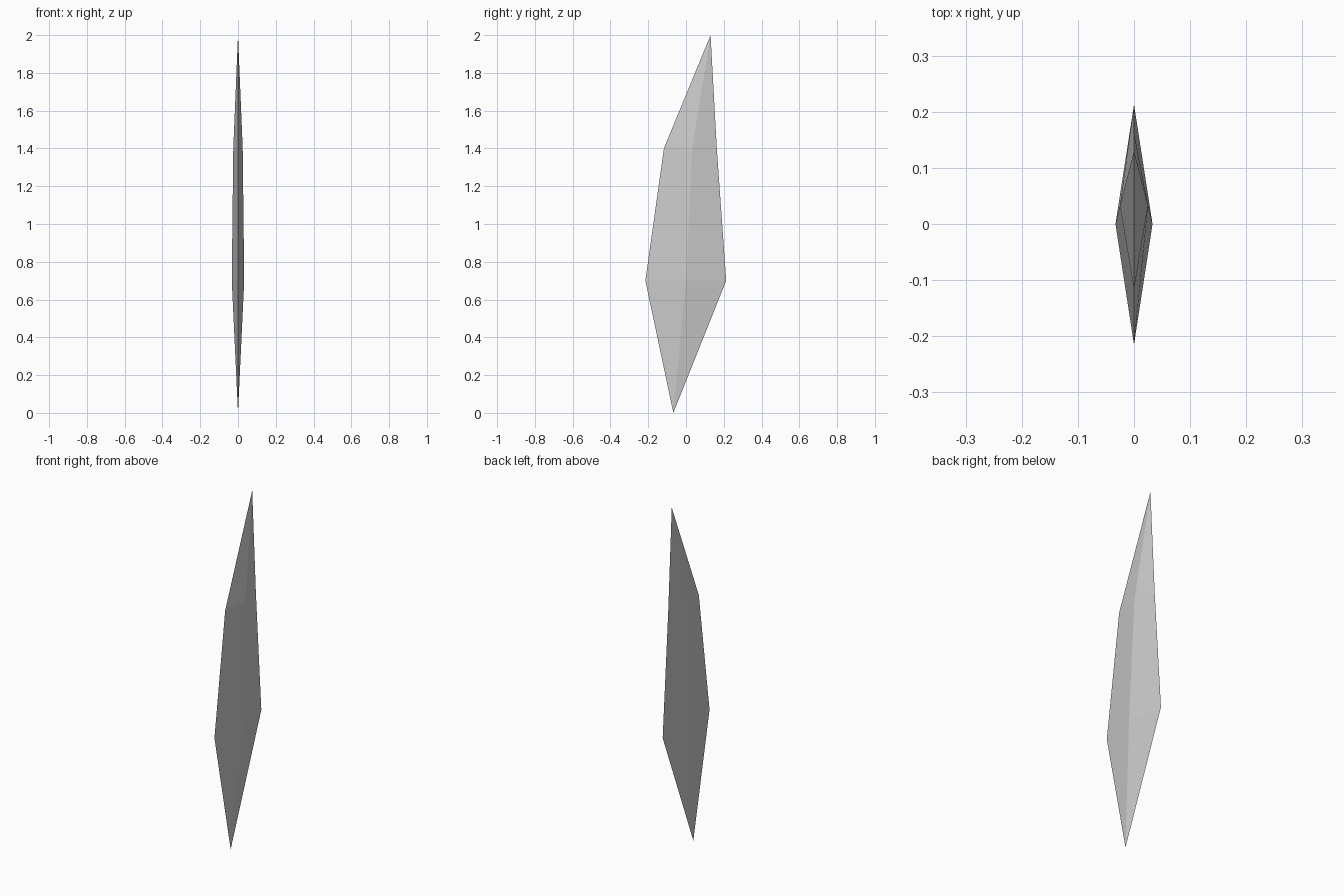
import bpy, bmesh

if "Cube" in bpy.data.objects:
    bpy.data.objects.remove(bpy.data.objects["Cube"])

# Diamond cross-sections: height, front y, ridge y, back y, half thickness
SECTIONS = [(0.70, -0.215, 0.0, 0.213, 0.033),
            (1.40, -0.117, 0.033, 0.163, 0.025)]

bm = bmesh.new()
bottom = bm.verts.new((0, -0.067, 0))
top = bm.verts.new((0, 0.13, 2))
rings = [[bm.verts.new(p) for p in ((0, f, z), (t, m, z), (0, b, z), (-t, m, z))]
         for z, f, m, b, t in SECTIONS]

# Faceted sides and pointed ends
for i in range(4):
    j = (i + 1) % 4
    lo, hi = rings
    bm.faces.new((bottom, lo[j], lo[i]))
    bm.faces.new((lo[i], lo[j], hi[j], hi[i]))
    bm.faces.new((hi[i], hi[j], top))
bmesh.ops.recalc_face_normals(bm, faces=bm.faces)

mesh = bpy.data.meshes.new("blade_shard")
bm.to_mesh(mesh)
bm.free()
bpy.context.collection.objects.link(bpy.data.objects.new("blade_shard", mesh))
